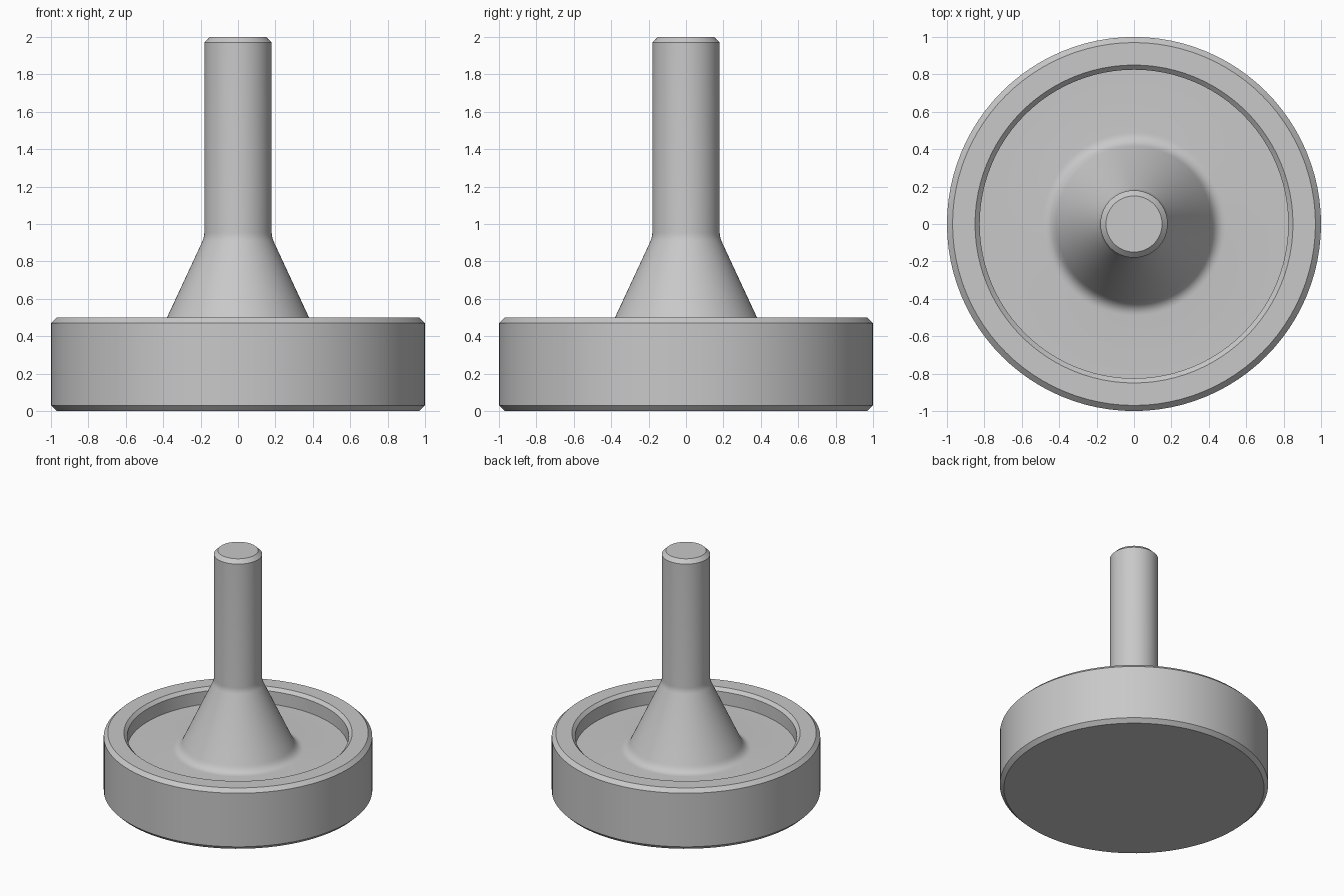
import bpy
import bmesh
import math
from mathutils import Matrix, Vector

cube = bpy.data.objects.get("Cube")
if cube:
    bpy.data.objects.remove(cube, do_unlink=True)

SEGMENTS = 96
BEVEL = 0.03

# Single plain grey
grey = bpy.data.materials.new("light_grey")
grey.use_nodes = True
colour = (0.58, 0.58, 0.58, 1)
grey.diffuse_color = colour
grey.node_tree.nodes["Principled BSDF"].inputs["Base Color"].default_value = colour


def lathe(name, profile):
    """Spin a (radius, height) profile that starts and ends on the axis."""
    bm = bmesh.new()
    verts = [bm.verts.new((r, 0, z)) for r, z in profile]
    edges = [bm.edges.new(pair) for pair in zip(verts, verts[1:])]
    bmesh.ops.spin(bm, geom=verts + edges, cent=(0, 0, 0), axis=(0, 0, 1),
                   angle=math.tau, steps=SEGMENTS, use_duplicate=False)
    bmesh.ops.remove_doubles(bm, verts=bm.verts, dist=0.0001)
    bmesh.ops.recalc_face_normals(bm, faces=bm.faces)
    mesh = bpy.data.meshes.new(name)
    bm.to_mesh(mesh)
    bm.free()
    mesh.materials.append(grey)
    obj = bpy.data.objects.new(name, mesh)
    bpy.context.collection.objects.link(obj)
    bpy.ops.object.select_all(action='DESELECT')
    obj.select_set(True)
    bpy.context.view_layer.objects.active = obj
    bpy.ops.object.shade_smooth_by_angle(angle=math.radians(30))
    return obj


def blend(start, corner, end, steps=6):
    """Rounded corner as a quadratic curve."""
    a, b, c = Vector(start), Vector(corner), Vector(end)
    return [tuple(a.lerp(b, i / steps).lerp(b.lerp(c, i / steps), i / steps))
            for i in range(steps + 1)]


FLOOR = 0.37

# Chamfered disc with a recessed top, flowing into the cone and the stem
outer_wall = [(0, 0), (1 - BEVEL, 0), (1, BEVEL), (1, 0.5 - BEVEL), (1 - BEVEL, 0.5)]
recess = [(0.85, 0.5), (0.825, 0.475), (0.825, FLOOR)]
cone_foot = blend((0.49, FLOOR), (0.44, FLOOR), (0.415, 0.424))
cone_top = blend((0.19, 0.908), (0.18, 0.93), (0.18, 0.955), 3)
stem = [(0.18, 2 - BEVEL), (0.18 - BEVEL, 2), (0, 2)]
lathe("base_and_stem", outer_wall + recess + cone_foot + cone_top + stem)
